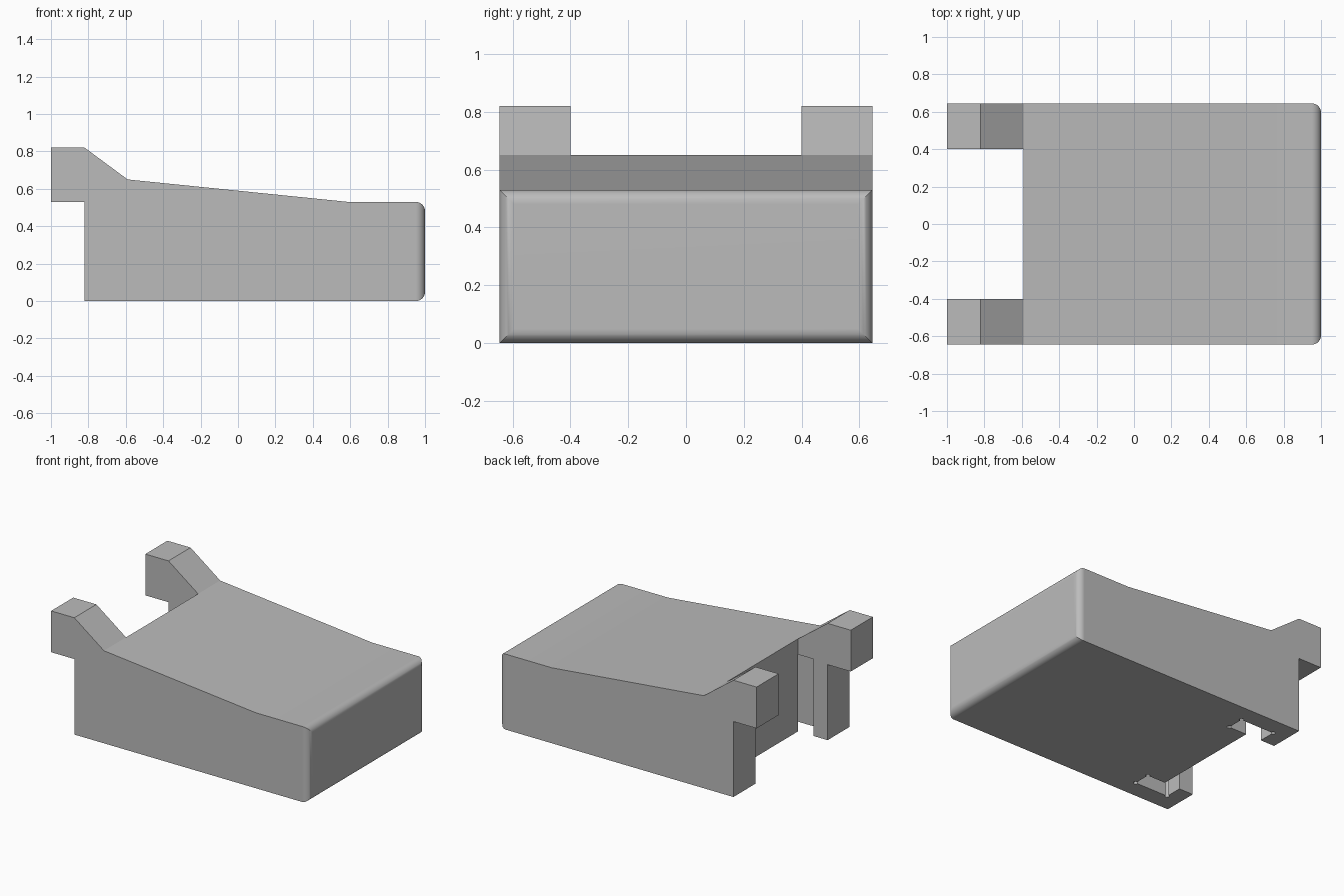
import bpy, bmesh, math

if "Cube" in bpy.data.objects:
    bpy.data.objects.remove(bpy.data.objects["Cube"])

HALF_Y = 0.645      # half width of the block
ARM_Y = 0.40        # inner side of the arms
GROOVE_Y = 0.52     # bottom of the grooves in the arms
GROOVE_TOP = 0.54

grey = bpy.data.materials.new("plain grey")
grey.diffuse_color = (0.5, 0.5, 0.5, 1)
grey.use_nodes = True
grey.node_tree.nodes["Principled BSDF"].inputs["Base Color"].default_value = grey.diffuse_color


def prism(name, points, offset, round_end=False):
    """Extrude a closed outline by a vector; optionally round the +x end."""
    bm = bmesh.new()
    face = bm.faces.new([bm.verts.new(p) for p in points])
    ext = bmesh.ops.extrude_face_region(bm, geom=[face])
    verts = [v for v in ext["geom"] if isinstance(v, bmesh.types.BMVert)]
    bmesh.ops.translate(bm, verts=verts, vec=offset)
    bmesh.ops.recalc_face_normals(bm, faces=bm.faces)
    if round_end:
        edges = [e for e in bm.edges if all(v.co.x > 0.999 for v in e.verts)]
        bmesh.ops.bevel(bm, geom=edges, offset=0.05, offset_type='OFFSET',
                        segments=8, profile=0.5, affect='EDGES')
    mesh = bpy.data.meshes.new(name)
    bm.to_mesh(mesh)
    bm.free()
    mesh.materials.append(grey)
    obj = bpy.data.objects.new(name, mesh)
    bpy.context.collection.objects.link(obj)
    return obj


def relief(cx, cy, start, r=0.015):
    """Three-quarter round relief at an inside corner."""
    return [(cx + r * math.cos(start + a), cy + r * math.sin(start + a))
            for a in (math.radians(270) * i / 9 for i in range(10))]


# Side profile of the block with its raised hooked arms
profile = [(-0.82, 0), (1, 0), (1, 0.53), (0.59, 0.53), (-0.59, 0.65),
           (-0.82, 0.82), (-1, 0.82), (-1, 0.53), (-0.82, 0.53)]
block = prism("wedge_block", [(x, -HALF_Y, z) for x, z in profile],
              (0, 2 * HALF_Y, 0), round_end=True)

# Opening between the arms
opening = [(-1.2, -ARM_Y), (-0.59, -ARM_Y), (-0.59, ARM_Y), (-1.2, ARM_Y)]
cutters = [prism("opening_cutter", [(x, y, -0.1) for x, y in opening], (0, 0, 1.2))]

# Grooves in the inner sides of the arms, with round corner reliefs
groove = [(-0.71, 0.38), (-0.60, 0.38), (-0.60, ARM_Y)]
groove += relief(-0.45, ARM_Y, math.pi)
groove += relief(-0.45, GROOVE_Y, -math.pi / 2)
groove += relief(-0.71, GROOVE_Y, 0)
for side in (1, -1):
    cutters.append(prism("groove_cutter", [(x, side * y, -0.1) for x, y in groove],
                         (0, 0, GROOVE_TOP + 0.1)))

# Cut the block, then drop the cutters
bpy.context.view_layer.objects.active = block
block.select_set(True)
for cutter in cutters:
    cutter.hide_render = True
    mod = block.modifiers.new("cut", 'BOOLEAN')
    mod.operation = 'DIFFERENCE'
    mod.solver = 'EXACT'
    mod.object = cutter
    bpy.ops.object.modifier_apply(modifier=mod.name)
    bpy.data.objects.remove(cutter)

# Smooth the rounded end, keep the other edges crisp
bpy.ops.object.shade_smooth_by_angle(angle=math.radians(30))
normals = block.modifiers.new("flat_sides", 'WEIGHTED_NORMAL')
normals.keep_sharp = True
